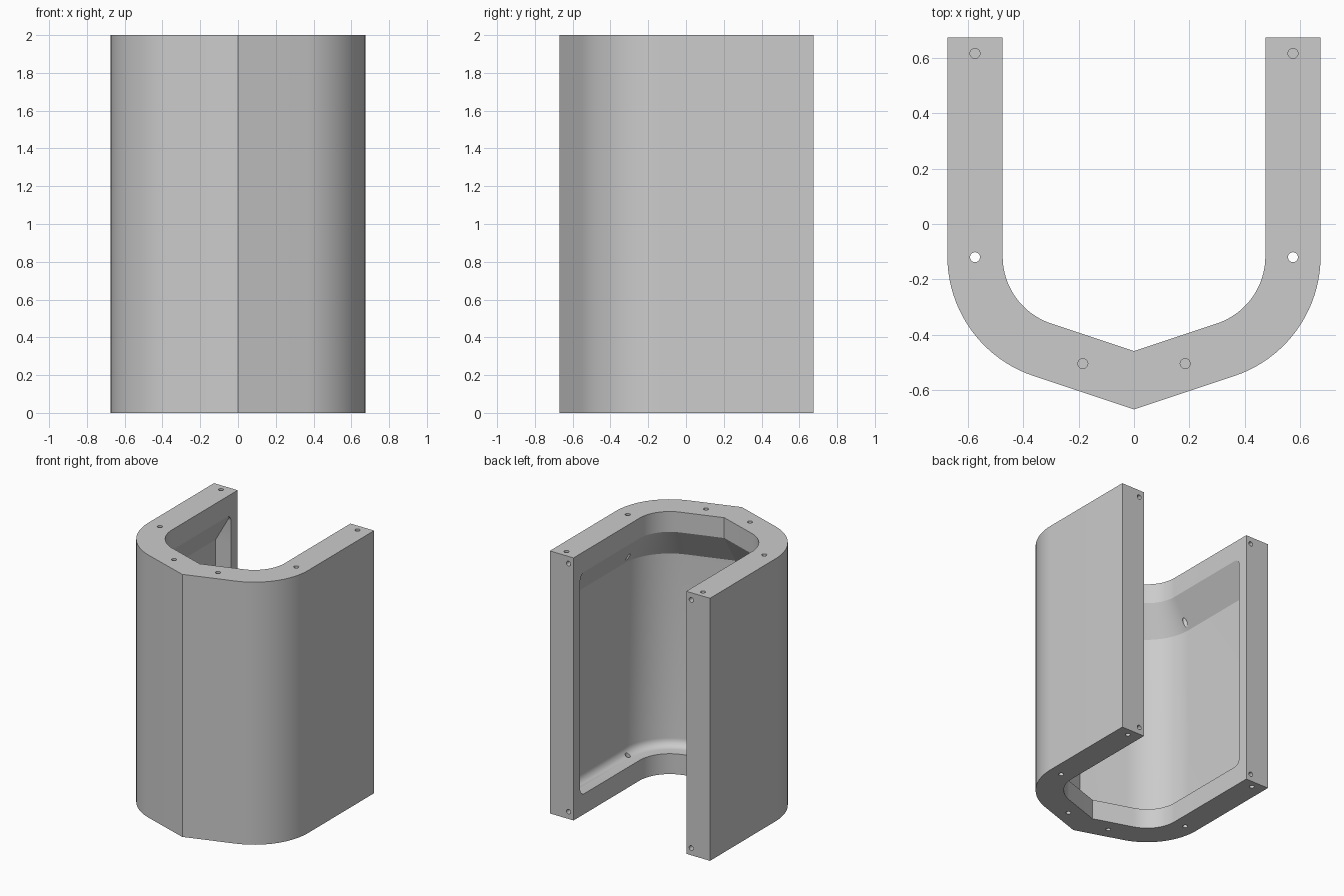
import bpy, bmesh, math
from mathutils import Matrix, Vector

cube = bpy.data.objects.get("Cube")
if cube:
    bpy.data.objects.remove(cube, do_unlink=True)

HEIGHT, BACK = 2.0, 0.675
CX, CY, R_IN, WALL = 0.219, -0.117, 0.256, 0.2
TILT = math.atan(1 / 3)          # slope of the pointed front
SWEEP = math.pi / 2 - TILT
POCKET_LOW, POCKET_HIGH, POCKET_BACK = 0.155, 1.845, 0.595
DEPTH, FILLET, CORNER = 0.13, 0.06, 0.05


def u_path(offset, y_end, steps=20):
    """U-shaped path with a pointed front, offset outward from the inner face."""
    r = R_IN + offset
    half = [(CX + r, y_end)]
    for i in range(steps + 1):
        a = SWEEP * i / steps
        half.append((CX + r * math.cos(a), CY - r * math.sin(a)))
    tip = CY - (r + CX * math.sin(TILT)) / math.cos(TILT)
    return half + [(0, tip)] + [(-x, y) for x, y in reversed(half)]


def loft(name, sections):
    """Closed solid from stacked (z, outline) sections."""
    bm = bmesh.new()
    rings = [[bm.verts.new((x, y, z)) for x, y in pts] for z, pts in sections]
    n = len(rings[0])
    for low, high in zip(rings, rings[1:]):
        for i in range(n):
            j = (i + 1) % n
            bm.faces.new((low[i], low[j], high[j], high[i]))
    bm.faces.new(rings[0])
    bm.faces.new(rings[-1])
    return finish(name, bm)


def finish(name, bm):
    bmesh.ops.recalc_face_normals(bm, faces=bm.faces)
    mesh = bpy.data.meshes.new(name)
    bm.to_mesh(mesh)
    bm.free()
    obj = bpy.data.objects.new(name, mesh)
    bpy.context.collection.objects.link(obj)
    return obj


def u_outline(inner, outer, y_end):
    return u_path(outer, y_end) + u_path(inner, y_end)[::-1]


def pocket_section(z):
    """Recess outline: filleted floor, steep sloped ceiling, rounded back corners."""
    up, down = z - POCKET_LOW, POCKET_HIGH - z
    depth = min(DEPTH, down / math.sqrt(3))
    if up < FILLET:
        depth = DEPTH - FILLET + math.sqrt(FILLET**2 - (FILLET - up)**2)
    rim = max(0, min(up, down, CORNER))
    inset = CORNER - math.sqrt(CORNER**2 - (CORNER - rim)**2)
    return z, u_outline(-0.08, depth, POCKET_BACK - inset)


def drill(bm, start, end, radius=0.018):
    start, end = Vector(start), Vector(end)
    axis = end - start
    turn = axis.to_track_quat('Z', 'Y').to_matrix().to_4x4()
    bmesh.ops.create_cone(bm, cap_ends=True, segments=24, radius1=radius,
                          radius2=radius, depth=axis.length,
                          matrix=Matrix.Translation((start + end) / 2) @ turn)


# Shell
shell = loft("shell", [(z, u_outline(0, WALL, BACK)) for z in (0, HEIGHT)])

# Recess inside the shell
levels = [POCKET_LOW + FILLET * (1 - math.cos(math.pi / 2 * i / 6)) for i in range(7)]
levels.append(POCKET_HIGH - DEPTH * math.sqrt(3))
levels += [POCKET_HIGH - CORNER * (1 - math.sin(math.pi / 2 * i / 6)) for i in range(7)]
levels.append(POCKET_HIGH + 0.05)
pocket = loft("pocket_cutter", [pocket_section(z) for z in levels])

# Screw holes in the ends and the back faces
bm = bmesh.new()
for side in (-1, 1):
    drill(bm, (side * 0.575, -0.12, -0.1), (side * 0.575, -0.12, HEIGHT + 0.1))
    for z, inward in ((0, 1), (HEIGHT, -1)):
        for x, y in ((0.575, 0.617), (0.185, -0.505)):
            drill(bm, (side * x, y, z - inward * 0.05), (side * x, y, z + inward * 0.1))
        h = z + inward * 0.055
        drill(bm, (side * 0.517, BACK + 0.05, h), (side * 0.517, BACK - 0.07, h))
holes = finish("hole_cutter", bm)

# Cut, then drop the cutters
bpy.ops.object.select_all(action='DESELECT')
bpy.context.view_layer.objects.active = shell
shell.select_set(True)
for cutter in (pocket, holes):
    cutter.hide_render = True
    mod = shell.modifiers.new(cutter.name, 'BOOLEAN')
    mod.operation, mod.solver, mod.object = 'DIFFERENCE', 'EXACT', cutter
    bpy.ops.object.modifier_apply(modifier=mod.name)
    bpy.data.objects.remove(cutter, do_unlink=True)
bpy.ops.object.shade_smooth_by_angle(angle=math.radians(25))

# Colour
grey = bpy.data.materials.new("light_grey")
grey.use_nodes = True
colour = (0.6, 0.6, 0.6, 1)
grey.diffuse_color = colour
grey.node_tree.nodes["Principled BSDF"].inputs["Base Color"].default_value = colour
shell.data.materials.clear()
shell.data.materials.append(grey)
